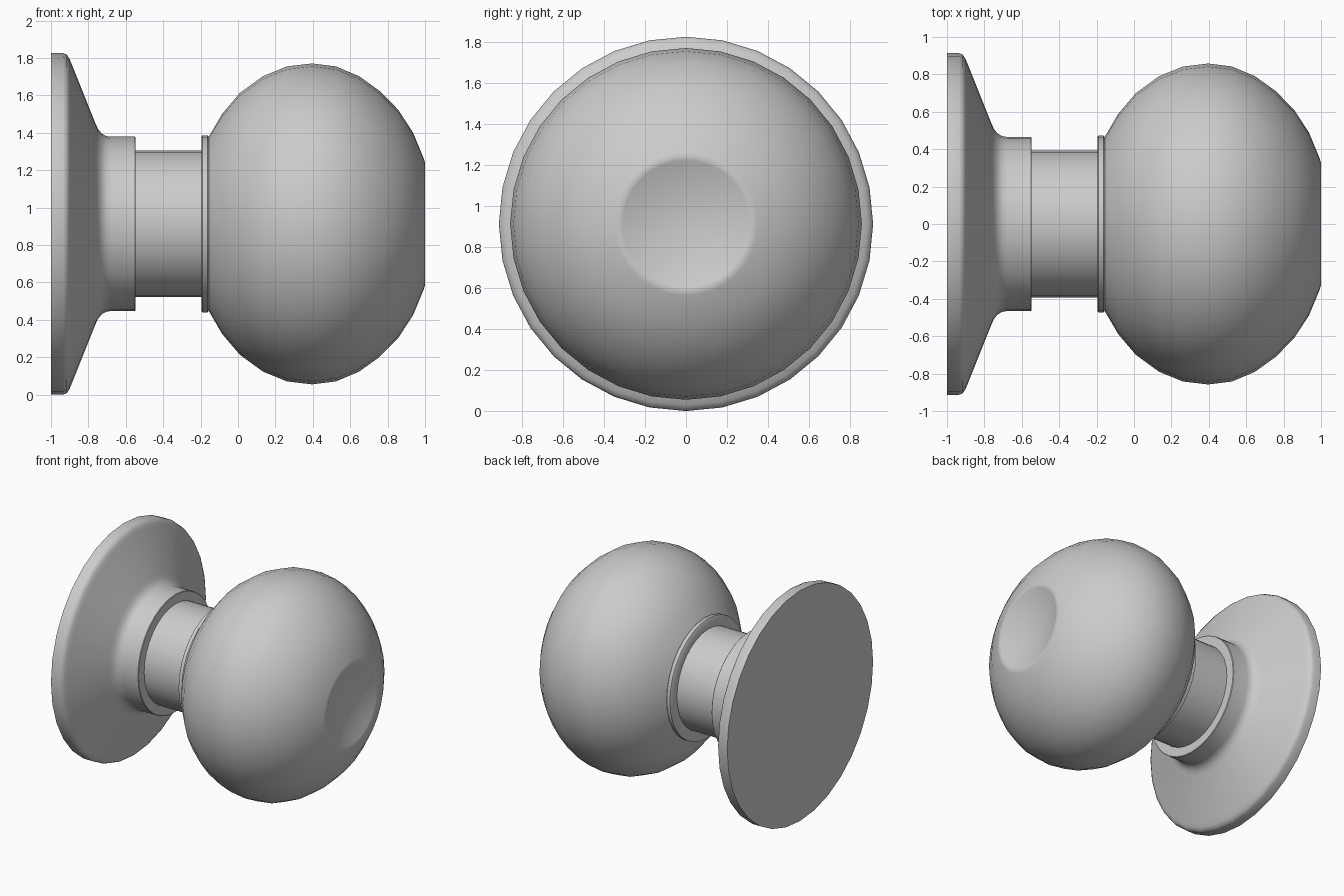
import bpy, bmesh, math

if "Cube" in bpy.data.objects:
    bpy.data.objects.remove(bpy.data.objects["Cube"])

SEGMENTS = 32
AXIS_Z = 0.913


def lathe(name, profile):
    """Revolve (x, radius) points around the horizontal knob axis."""
    bm = bmesh.new()
    verts = [bm.verts.new((x, 0, r)) for x, r in profile]
    edges = [bm.edges.new(pair) for pair in zip(verts, verts[1:])]
    bmesh.ops.spin(bm, geom=verts + edges, cent=(0, 0, 0), axis=(1, 0, 0),
                   angle=math.tau, steps=SEGMENTS, use_duplicate=False)
    bmesh.ops.remove_doubles(bm, verts=bm.verts, dist=1e-4)
    bmesh.ops.recalc_face_normals(bm, faces=bm.faces)
    mesh = bpy.data.meshes.new(name)
    bm.to_mesh(mesh)
    bm.free()
    obj = bpy.data.objects.new(name, mesh)
    obj.location.z = AXIS_Z
    bpy.context.collection.objects.link(obj)
    bpy.ops.object.select_all(action='DESELECT')
    obj.select_set(True)
    bpy.context.view_layer.objects.active = obj
    bpy.ops.object.shade_smooth_by_angle(angle=math.radians(42))
    return obj


# Wall plate: rounded rim, cone, filleted collar
lathe("back_plate", [
    (-1, 0), (-1, 0.913), (-0.935, 0.913), (-0.915, 0.905), (-0.902, 0.885),
    (-0.89, 0.857), (-0.762, 0.537), (-0.748, 0.507), (-0.728, 0.483),
    (-0.705, 0.47), (-0.68, 0.466), (-0.552, 0.466), (-0.548, 0.462),
    (-0.548, 0.39)])

# Neck between plate and knob
lathe("neck", [(-0.548, 0.392), (-0.193, 0.392)])

# Knob: thin collar, flattened ball, shallow dish in the end
dish = [(0.94 + 0.058 * (r / 0.32) ** 2, r) for r in (0.31, 0.25, 0.17, 0.09, 0)]
lathe("knob", [
    (-0.195, 0.392), (-0.195, 0.466), (-0.19, 0.473), (-0.163, 0.473),
    (-0.156, 0.466), (-0.085, 0.588), (0.01, 0.7), (0.134, 0.79),
    (0.262, 0.842), (0.396, 0.858), (0.524, 0.842), (0.647, 0.79),
    (0.756, 0.712), (0.856, 0.611), (0.936, 0.488), (0.993, 0.35),
    (1.0, 0.326)] + dish)
